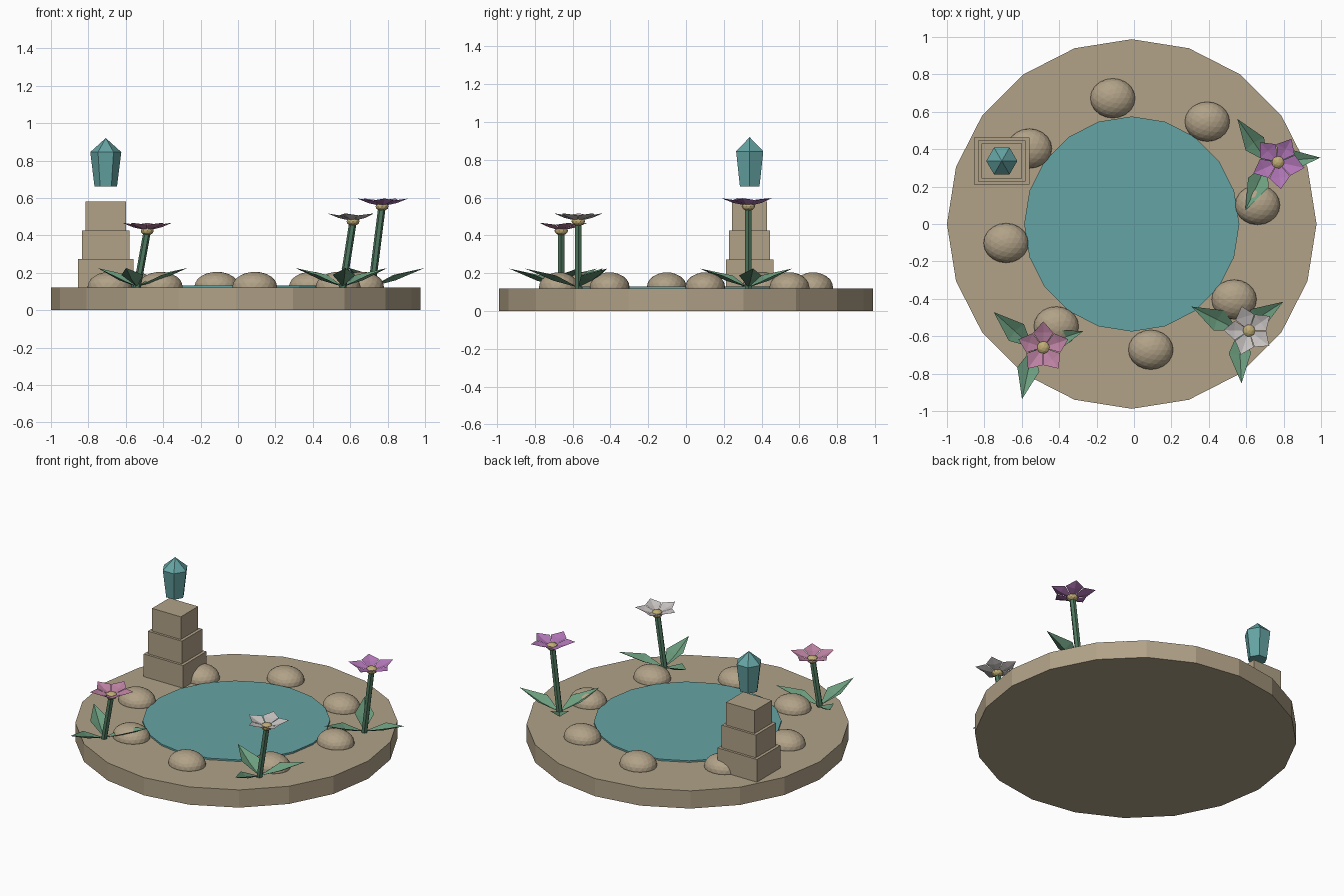
import bpy, bmesh, math
from mathutils import Vector

if "Cube" in bpy.data.objects:
    bpy.data.objects.remove(bpy.data.objects["Cube"])


def material(name, rgb):
    m = bpy.data.materials.new(name)
    m.diffuse_color = (*rgb, 1)
    m.use_nodes = True
    m.node_tree.nodes["Principled BSDF"].inputs["Base Color"].default_value = m.diffuse_color
    return m


TAN = material("sandstone", (0.44, 0.36, 0.245))
TEAL = material("teal", (0.13, 0.37, 0.37))
LEAF = material("leaf_green", (0.15, 0.34, 0.21))
STEM = material("stem_green", (0.08, 0.19, 0.115))
PURPLE = material("purple", (0.44, 0.18, 0.47))
PINK = material("pink", (0.50, 0.22, 0.36))
WHITE = material("pale_grey", (0.56, 0.53, 0.52))
YELLOW = material("pollen_yellow", (0.52, 0.41, 0.18))


def finish(name, bm, mat):
    mesh = bpy.data.meshes.new(name)
    bm.to_mesh(mesh)
    bm.free()
    mesh.materials.append(mat)
    ob = bpy.data.objects.new(name, mesh)
    bpy.context.collection.objects.link(ob)
    return ob


def lathe(name, rings, sides, mat, center):
    """Stack of (radius, z) rings, capped; a zero radius makes a point."""
    bm = bmesh.new()
    loops = []
    for r, z in rings:
        n = sides if r else 1
        loops.append([bm.verts.new((center[0] + r * math.cos(2 * math.pi * i / sides),
                                    center[1] + r * math.sin(2 * math.pi * i / sides), z))
                      for i in range(n)])
    for a, b in zip(loops, loops[1:]):
        for i in range(sides):
            j = (i + 1) % sides
            bm.faces.new((a[i], a[j], b[0]) if len(b) == 1 else (a[i], a[j], b[j], b[i]))
    for loop in (loops[0], loops[-1]):
        if len(loop) > 2:
            bm.faces.new(loop)
    bmesh.ops.recalc_face_normals(bm, faces=bm.faces)
    return finish(name, bm, mat)


def box(name, center, size, mat):
    bm = bmesh.new()
    bmesh.ops.create_cube(bm, size=1)
    bmesh.ops.scale(bm, vec=size, verts=bm.verts)
    bmesh.ops.translate(bm, vec=center, verts=bm.verts)
    return finish(name, bm, mat)


def ball(name, center, radii, detail, mat):
    bm = bmesh.new()
    bmesh.ops.create_icosphere(bm, subdivisions=detail, radius=1)
    bmesh.ops.scale(bm, vec=radii, verts=bm.verts)
    bmesh.ops.translate(bm, vec=center, verts=bm.verts)
    return finish(name, bm, mat)


def blades(name, center, count, phase, mat, start, mid, edge, tip):
    """Ring of creased kite blades; points are (radius, z), edge is (radius, half width, z)."""
    bm = bmesh.new()
    for k in range(count):
        a = math.radians(phase + 360 * k / count)
        out = Vector((math.cos(a), math.sin(a), 0))
        side = Vector((-out.y, out.x, 0))

        def vert(r, w, z):
            return bm.verts.new(Vector(center) + out * r + side * w + Vector((0, 0, z)))

        s, m, t = vert(start[0], 0, start[1]), vert(mid[0], 0, mid[1]), vert(tip[0], 0, tip[1])
        left, right = vert(*edge), vert(edge[0], -edge[1], edge[2])
        for f in ((s, m, left), (m, t, left), (s, right, m), (m, right, t)):
            bm.faces.new(f)
    return finish(name, bm, mat)


def stem(name, base, top, radius):
    bm = bmesh.new()
    rings = [[bm.verts.new(Vector(p) + Vector((radius * math.cos(i * math.pi / 3),
                                               radius * math.sin(i * math.pi / 3), 0)))
              for i in range(6)] for p in (base, top)]
    for i in range(6):
        j = (i + 1) % 6
        bm.faces.new((rings[0][i], rings[0][j], rings[1][j], rings[1][i]))
    bm.faces.new(rings[0][::-1])
    bm.faces.new(rings[1])
    return finish(name, bm, STEM)


def flower(name, x, y, head_z, petal_mat, leaf_phase, petal_phase, size):
    base, head = (x, y, 0.12), (x + 0.055, y, head_z)
    stem(name + "_stem", base, head, 0.02)
    blades(name + "_leaves", base, 3, leaf_phase, LEAF,
           (0.0, 0.005), (0.13, 0.04), (0.12, 0.06, 0.068), (0.283, 0.105))
    blades(name + "_petals", head, 5, petal_phase, petal_mat,
           (0.0, 0.0), (0.08 * size, 0.018), (0.078 * size, 0.054 * size, 0.032),
           (0.14 * size, 0.042))
    ball(name + "_center", head, (0.036, 0.036, 0.025), 2, YELLOW)


# Round base and pond
CX = -0.012
lathe("ground_disc", [(0.988, 0), (0.988, 0.12)], 20, TAN, (CX, 0))
lathe("pond", [(0.575, 0.1), (0.575, 0.131)], 20, TEAL, (CX, 0))

# Ring of stones
for k in range(8):
    a = 0.15 + k * math.pi / 4
    ball(f"stone_{k + 1}", (CX + 0.68 * math.cos(a), 0.68 * math.sin(a), 0.125),
         (0.12, 0.106, 0.08), 3, TAN)

# Stepped pedestal with floating crystal
PX, PY = -0.707, 0.337
for k, (w, d) in enumerate([(0.295, 0.25), (0.255, 0.217), (0.215, 0.185)]):
    box(f"pedestal_step_{k + 1}", (PX, PY, 0.1967 + k * 0.1533), (w, d, 0.1533), TAN)
lathe("crystal", [(0.06, 0.66), (0.083, 0.845), (0, 0.92)], 6, TEAL, (PX, PY))

# Flowers
flower("purple_flower", 0.715, 0.33, 0.555, PURPLE, 5, -12, 1.03)
flower("white_flower", 0.56, -0.57, 0.475, WHITE, 33, 35, 0.97)
flower("pink_flower", -0.54, -0.66, 0.425, PINK, 18, 18, 1.0)
